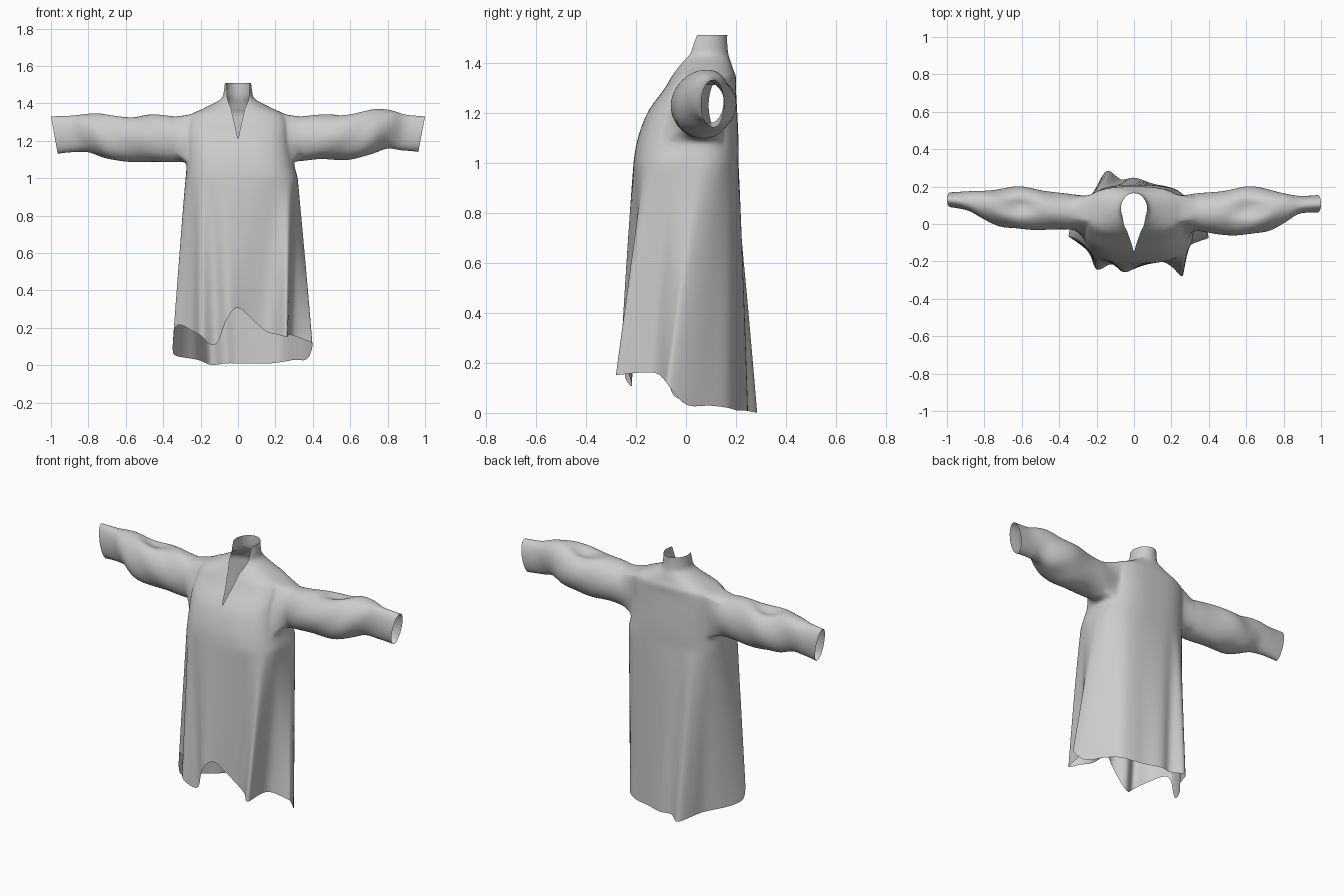
import bpy, bmesh, math
from mathutils import Vector

cube = bpy.data.objects.get("Cube")
if cube:
    bpy.data.objects.remove(cube, do_unlink=True)

COLUMNS = 72
STEPS = 3

# Upper body: height, half width, front y, back y, roundness, neck gap
UPPER = [
    (1.51, .07, .0, .165, 1, .062),
    (1.47, .075, -.005, .165, 1, .06),
    (1.43, .085, -.01, .17, 1, .057),
    (1.40, .13, -.02, .18, .9, .05),
    (1.37, .19, -.04, .19, .8, .036),
    (1.34, .25, -.06, .2, .75, .03),
    (1.29, .27, -.09, .2, .7, .018),
    (1.2, .275, -.155, .205, .7, 0),
    (1.09, .285, -.195, .21, .7, 0),
    (1.0, .30, -.21, .21, .7, 0),
]

# Skirt hem outline with folds, from front centre round the left side
HEM = [
    (0, -.24, .31), (.07, -.215, .25), (.15, -.2, .18), (.21, -.235, .165),
    (.26, -.285, .15), (.27, -.2, .16), (.29, -.12, .16), (.37, -.085, .13),
    (.4, -.07, .11), (.37, 0, .03), (.31, .09, .03), (.25, .17, .02),
    (.18, .2, .01), (.1, .215, .01), (0, .25, .01), (-.07, .235, .01),
    (-.14, .29, .0), (-.19, .22, .02), (-.22, .15, .03), (-.28, .08, .04),
    (-.33, 0, .05), (-.35, -.06, .08), (-.33, -.08, .22), (-.24, -.15, .18),
    (-.2, -.25, .16), (-.12, -.21, .1), (-.06, -.26, .25),
]

# Sleeves: distance from centre, front y, back y, bottom z, top z
LEFT_SLEEVE = [
    (.33, -.035, .165, 1.09, 1.33), (.45, -.055, .175, 1.1, 1.34),
    (.6, -.06, .2, 1.1, 1.355), (.72, -.04, .19, 1.12, 1.37),
    (.82, .01, .165, 1.16, 1.365), (.9, .055, .15, 1.15, 1.34),
    (1.0, .06, .155, 1.14, 1.33),
]
RIGHT_SLEEVE = [
    (.33, -.03, .16, 1.085, 1.33), (.45, -.03, .175, 1.085, 1.34),
    (.6, -.03, .2, 1.09, 1.34), (.72, -.015, .19, 1.1, 1.345),
    (.82, .03, .18, 1.14, 1.345), (.9, .07, .175, 1.14, 1.335),
    (1.0, .09, .17, 1.13, 1.33),
]


def spline(points, s, closed=False):
    """Catmull-Rom through tuples at position s, measured in points."""
    n = len(points)
    i = math.floor(s) if closed else min(math.floor(s), n - 2)
    f = s - i

    def pick(k):
        return points[k % n] if closed else points[max(0, min(n - 1, k))]

    out = []
    for a, b, c, d in zip(pick(i - 1), pick(i), pick(i + 1), pick(i + 2)):
        out.append(b + f * (c - a + f * (2 * a - 5 * b + 4 * c - d
                                         + f * (3 * (b - c) + d - a))) / 2)
    return out


def power(v, p):
    return math.copysign(abs(v) ** p, v)


def ring_point(row, u):
    """Point on a rounded cross-section, leaving a gap at the front neck."""
    z, half, front, back, p, gap = row
    gap = max(0, min(gap / half, .95))
    start = math.asin(gap ** (1 / p))
    a = start + u * (2 * math.pi - 2 * start)
    x = half * power(math.sin(a), p)
    if z < 1.2:
        x += .02 * min(1, (1.2 - z) / .2)
    y = (front + back) / 2 - (back - front) / 2 * power(math.cos(a), p)
    return Vector((x, y, z))


bm = bmesh.new()
grid = []

# Collar, shoulders and chest
for r in range((len(UPPER) - 1) * STEPS + 1):
    row = spline(UPPER, r / STEPS)
    grid.append([bm.verts.new(ring_point(row, c / COLUMNS))
                 for c in range(COLUMNS + 1)])

# Skirt, fading from the chest section into the folded hem
SKIRT_ROWS = 18
for r in range(1, SKIRT_ROWS + 1):
    t = r / SKIRT_ROWS
    line = []
    for c in range(COLUMNS + 1):
        u = c / COLUMNS
        top = ring_point(UPPER[-1], u)
        low = Vector(spline(HEM, u * len(HEM), True))
        p = top.lerp(low, t ** .85)
        p.z = top.z + (max(low.z, 0) - top.z) * t
        line.append(bm.verts.new(p))
    grid.append(line)

# Armhole limits in the grid
TOP, BOTTOM = 5 * STEPS, 8 * STEPS
ARMHOLES = {1: (14, 25), -1: (COLUMNS - 25, COLUMNS - 14)}


def in_armhole(r, c):
    return TOP <= r < BOTTOM and any(a <= c < b for a, b in ARMHOLES.values())


for r in range(len(grid) - 1):
    for c in range(COLUMNS):
        if not in_armhole(r, c):
            bm.faces.new((grid[r][c], grid[r + 1][c],
                          grid[r + 1][c + 1], grid[r][c + 1]))


def add_sleeve(side, sections):
    """Grow a wrinkled sleeve out of the armhole edge."""
    a, b = ARMHOLES[side]
    loop = [grid[TOP][c] for c in range(a, b)]
    loop += [grid[r][b] for r in range(TOP, BOTTOM)]
    loop += [grid[BOTTOM][c] for c in range(b, a, -1)]
    loop += [grid[r][a] for r in range(BOTTOM, TOP, -1)]
    angles = [math.atan2((v.co.z - 1.215) / .125, (v.co.y - .06) / .11)
              for v in loop]
    previous = loop
    count = (len(sections) - 1) * 5
    for k in range(count + 1):
        x, front, back, low, high = spline(sections, k / 5)
        ring = []
        for ang in angles:
            fade = math.sin(math.pi * k / count)
            wave = 1 + .04 * fade * math.sin(22 * x + 3 * ang)
            # Elbow dent on the upper side
            dent = .03 * math.exp(-((x - .62) / .08) ** 2) \
                * math.exp(-((ang - 1.5) / .35) ** 2)
            y = (front + back) / 2 + (back - front) / 2 * math.cos(ang) * wave
            z = (low + high) / 2 + (high - low) / 2 * math.sin(ang) * wave
            slant = .018 * (1 - math.sin(ang)) * k / count
            ring.append(bm.verts.new((side * (x - slant), y, z - dent)))
        for i in range(len(ring)):
            j = (i + 1) % len(ring)
            bm.faces.new((previous[i], previous[j], ring[j], ring[i]))
        previous = ring


add_sleeve(1, LEFT_SLEEVE)
add_sleeve(-1, RIGHT_SLEEVE)

# Close the front below the neck slit
seam = [line[k] for line in grid for k in (0, -1)]
bmesh.ops.remove_doubles(bm, verts=seam, dist=.0008)
bmesh.ops.recalc_face_normals(bm, faces=bm.faces)
for face in bm.faces:
    face.smooth = True

mesh = bpy.data.meshes.new("robe")
bm.to_mesh(mesh)
bm.free()
robe = bpy.data.objects.new("robe", mesh)
bpy.context.collection.objects.link(robe)
robe.modifiers.new("soft_cloth", 'SUBSURF').levels = 1
robe.modifiers["soft_cloth"].render_levels = 1

# Plain grey cloth
cloth = bpy.data.materials.new("grey_cloth")
cloth.use_nodes = True
cloth.diffuse_color = (.6, .6, .6, 1)
cloth.node_tree.nodes["Principled BSDF"].inputs["Base Color"].default_value = (.6, .6, .6, 1)
mesh.materials.append(cloth)
